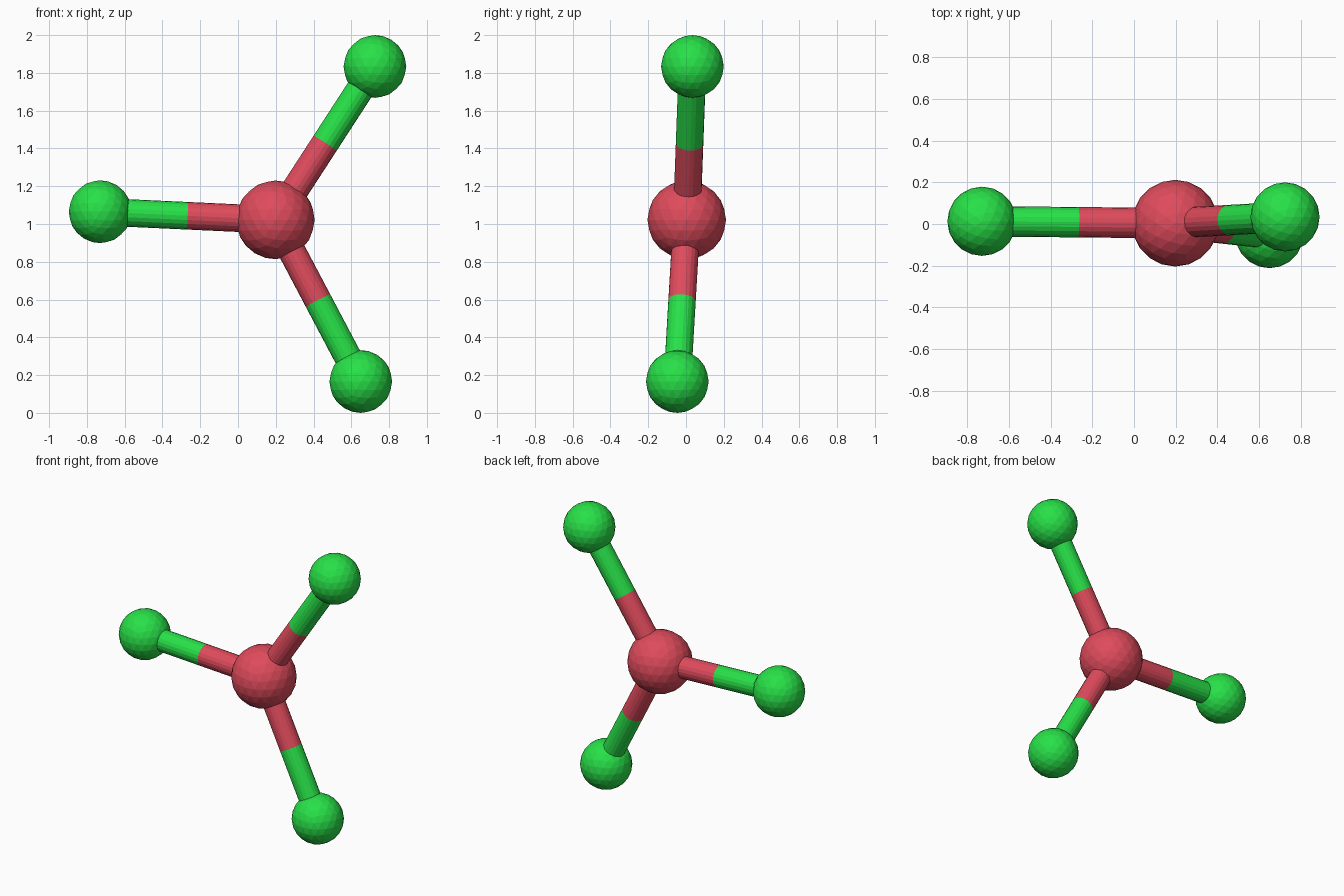
import bpy
from mathutils import Vector

if "Cube" in bpy.data.objects:
    bpy.data.objects.remove(bpy.data.objects["Cube"])


def material(name, rgb):
    m = bpy.data.materials.new(name)
    m.diffuse_color = (*rgb, 1)
    m.use_nodes = True
    m.node_tree.nodes["Principled BSDF"].inputs["Base Color"].default_value = m.diffuse_color
    return m


RED = material("red", (0.74, 0.07, 0.107))
GREEN = material("green", (0.021, 0.75, 0.065))
BOND_RADIUS = 0.073


def atom(name, pos, radius, mat):
    bpy.ops.mesh.primitive_ico_sphere_add(subdivisions=3, radius=radius, location=pos)
    ob = bpy.context.object
    ob.name = name
    ob.data.materials.append(mat)


def bond(name, a, b, mat):
    d = b - a
    bpy.ops.mesh.primitive_cylinder_add(vertices=20, radius=BOND_RADIUS, depth=d.length,
                                        location=(a + b) / 2,
                                        rotation=d.to_track_quat('Z', 'Y').to_euler())
    ob = bpy.context.object
    ob.name = name
    ob.data.materials.append(mat)


# Central atom
centre = Vector((0.198, 0.004, 1.022))
atom("centre_atom", centre, 0.208, RED)

# Three outer atoms, each joined by a two-coloured bond
outer = {
    "upper": (0.725, 0.034, 1.834),
    "left": (-0.730, 0.013, 1.065),
    "lower": (0.650, -0.046, 0.166),
}
for name, pos in outer.items():
    pos = Vector(pos)
    middle = (centre + pos) / 2
    atom(name + "_atom", pos, 0.166, GREEN)
    bond(name + "_bond_inner", centre, middle, RED)
    bond(name + "_bond_outer", middle, pos, GREEN)
